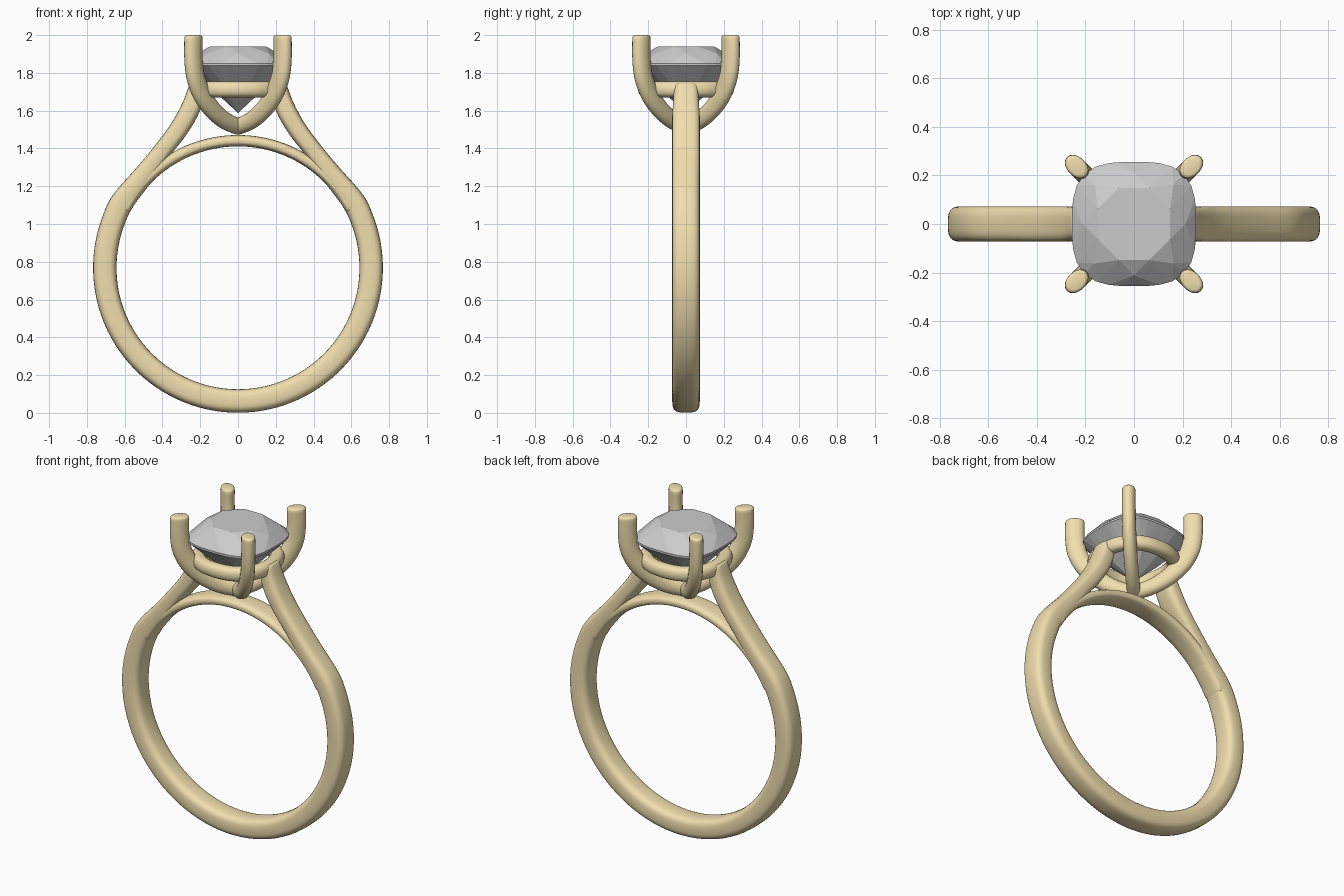
import bpy, bmesh, math
from mathutils import Vector

if "Cube" in bpy.data.objects:
    bpy.data.objects.remove(bpy.data.objects["Cube"])

gold = bpy.data.materials.new("gold")
gold.diffuse_color = (0.87, 0.73, 0.42, 1)
gold.use_nodes = True
gold.node_tree.nodes["Principled BSDF"].inputs["Base Color"].default_value = gold.diffuse_color


def finish(bm, name, mat=None, smooth=True):
    bmesh.ops.recalc_face_normals(bm, faces=bm.faces)
    me = bpy.data.meshes.new(name)
    bm.to_mesh(me)
    bm.free()
    ob = bpy.data.objects.new(name, me)
    bpy.context.collection.objects.link(ob)
    if mat:
        me.materials.append(mat)
    if smooth:
        bpy.ops.object.select_all(action='DESELECT')
        bpy.context.view_layer.objects.active = ob
        ob.select_set(True)
        bpy.ops.object.shade_smooth_by_angle(angle=math.radians(40))
    return ob


def superellipse(t, p):
    c, s = math.cos(t), math.sin(t)
    return (math.copysign(abs(c) ** (2 / p), c), math.copysign(abs(s) ** (2 / p), s))


def sweep(bm, stations, p, n=28, closed=False, cap=0.015):
    """Skin a superelliptic section over (centre, half-depth vector, half-width vector) stations."""
    st = [(Vector(c), Vector(u), Vector(v)) for c, u, v in stations]
    if not closed:  # softened ends
        def end(a, b):
            d = (a[0] - b[0]).normalized()
            return [(a[0] + d * cap * math.sin(k), a[1] * (0.7 + 0.3 * math.cos(k)),
                     a[2] * (0.7 + 0.3 * math.cos(k))) for k in (0.5, 1.05, 1.57)]
        st = end(st[0], st[1])[::-1] + st + end(st[-1], st[-2])
    sec = [superellipse(2 * math.pi * i / n, p) for i in range(n)]
    rings = [[bm.verts.new(c + u * a + v * b) for a, b in sec] for c, u, v in st]
    pairs = list(zip(rings, rings[1:])) + ([(rings[-1], rings[0])] if closed else [])
    for r, q in pairs:
        for i in range(n):
            bm.faces.new((r[i], r[(i + 1) % n], q[(i + 1) % n], q[i]))
    if not closed:
        bm.faces.new(rings[0])
        bm.faces.new(rings[-1])


def spline(pts, steps=6):
    """Catmull-Rom through tuples of any length."""
    P = [Vector(p) for p in pts]
    P = [P[0] * 2 - P[1]] + P + [P[-1] * 2 - P[-2]]
    out = []
    for a, b, c, d in zip(P, P[1:], P[2:], P[3:]):
        for k in range(steps):
            t = k / steps
            out.append(0.5 * (2 * b + (c - a) * t + (2 * a - 5 * b + 4 * c - d) * t * t
                              + (3 * b - a - 3 * c + d) * t ** 3))
    return out + [P[-2]]


CZ, RO, RI = 0.768, 0.767, 0.643

# Shank: round below, shoulders rising to the head (outer x, z, inner x, z)
half = []
for deg in range(-90, 31, 10):
    c, s = math.cos(math.radians(deg)), math.sin(math.radians(deg))
    half.append((RO * c, CZ + RO * s, RI * c, CZ + RI * s))
half += [(.54, 1.295, .46, 1.22), (.44, 1.415, .365, 1.355), (.355, 1.53, .275, 1.47),
         (.295, 1.64, .205, 1.59), (.258, 1.735, .172, 1.705)]
path = [(-a, b, -c, d) for a, b, c, d in half[:0:-1]] + half
stations = []
for a, b, c, d in spline(path, 5):
    w = 0.073 - 0.01 * max(0, min(1, (b - 1.6) / 0.14))
    stations.append((((a + c) / 2, 0, (b + d) / 2), ((a - c) / 2, 0, (b - d) / 2), (0, w, 0)))
bm = bmesh.new()
sweep(bm, stations, 3.2)
finish(bm, "shank", gold)

# Thin arch closing the finger hole under the head
stations = []
for i in range(49):
    t = math.radians(28 + 124 * i / 48)
    r = Vector((math.cos(t), 0, math.sin(t)))
    stations.append((r * (RI + 0.03) + Vector((0, 0, CZ)), r * 0.03, (0, 0.07, 0)))
bm = bmesh.new()
sweep(bm, stations, 2.8)
finish(bm, "arch", gold)

# Four claws curving out from the centre (x=y offset, z, half depth)
claw = spline([(0, 1.515, .043), (.07, 1.548, .046), (.135, 1.605, .05), (.19, 1.685, .054),
               (.225, 1.78, .055), (.236, 1.88, .055), (.236, 1.985, .055)])
for name, sx, sy in (("front_right", 1, -1), ("front_left", -1, -1),
                     ("back_right", 1, 1), ("back_left", -1, 1)):
    out = Vector((sx, sy, 0)).normalized()
    side = Vector((-out.y, out.x, 0))
    pts = [out * (q[0] * math.sqrt(2)) + Vector((0, 0, q[1])) for q in claw]
    stations = []
    for i, q in enumerate(claw):
        tan = (pts[min(i + 1, len(pts) - 1)] - pts[max(i - 1, 0)]).normalized()
        stations.append((pts[i], side.cross(tan) * q[2], side * 0.039))
    bm = bmesh.new()
    sweep(bm, stations, 2.1, n=20)
    finish(bm, name + "_claw", gold)

# Gallery ring tying the claws together
stations = []
for i in range(64):
    t = 2 * math.pi * i / 64
    x, y = math.cos(t), math.sin(t)
    k = 0.213 / (abs(x) ** 2.3 + abs(y) ** 2.3) ** (1 / 2.3)
    stations.append(((x * k, y * k, 1.713), (x * 0.04, y * 0.04, 0), (0, 0, 0.042)))
bm = bmesh.new()
sweep(bm, stations, 2.4, n=16, closed=True)
finish(bm, "gallery_ring", gold)

# Faceted cushion gem: convex hull of facet corners
bm = bmesh.new()


def gem_ring(n, r, z, p, off=0.0):
    for i in range(n):
        t = 2 * math.pi * (i + off) / n
        x, y = math.cos(t), math.sin(t)
        k = r / (abs(x) ** p + abs(y) ** p) ** (1 / p)
        bm.verts.new((x * k, y * k, z))


gem_ring(8, 0.158, 1.94, 2.2, 0.5)   # table
gem_ring(8, 0.212, 1.903, 2.6)       # crown
gem_ring(32, 0.256, 1.85, 3.1)       # girdle top
gem_ring(32, 0.256, 1.838, 3.1)      # girdle bottom
gem_ring(8, 0.135, 1.708, 2.4, 0.5)  # pavilion
bm.verts.new((0, 0, 1.587))          # culet
bmesh.ops.convex_hull(bm, input=bm.verts)
bmesh.ops.dissolve_limit(bm, angle_limit=math.radians(1), verts=bm.verts, edges=bm.edges)
finish(bm, "gem", smooth=False)
